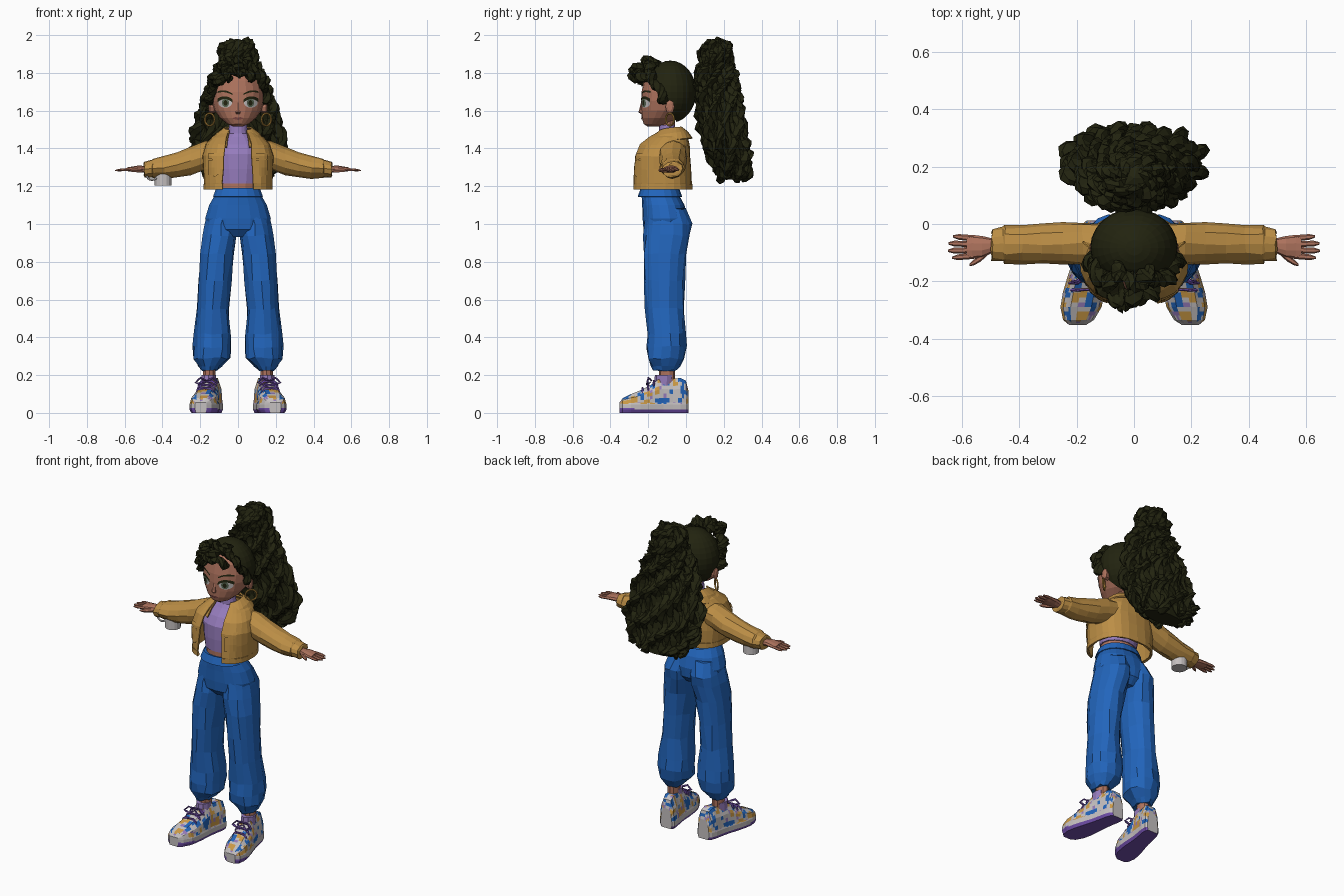
import bpy, bmesh, math, random
from mathutils import Vector, Quaternion, noise
from mathutils.bvhtree import BVHTree

random.seed(4)
if "Cube" in bpy.data.objects:
    bpy.data.objects.remove(bpy.data.objects["Cube"])


def material(name, r, g, b):
    m = bpy.data.materials.new(name)
    m.use_nodes = True
    m.diffuse_color = (r, g, b, 1)
    m.node_tree.nodes["Principled BSDF"].inputs["Base Color"].default_value = (r, g, b, 1)
    return m


SKIN = material("skin", .42, .17, .11)
HAIR = material("dark hair", .016, .017, .005)
TAN = material("tan jacket", .5, .27, .06)
LILAC = material("lilac", .3, .2, .5)
BLUE = material("blue cloth", .016, .13, .5)
PALE = material("pale grey", .56, .53, .53)
PURPLE = material("purple", .17, .08, .42)
GOLD = material("gold", .6, .32, .06)
IRIS = material("eye green", .1, .14, .09)
LIP = material("lip brown", .22, .07, .06)


def finish(bm, name, mat, mirror=False, solid=0):
    bmesh.ops.recalc_face_normals(bm, faces=bm.faces)
    me = bpy.data.meshes.new(name)
    bm.to_mesh(me)
    bm.free()
    ob = bpy.data.objects.new(name, me)
    bpy.context.collection.objects.link(ob)
    me.materials.append(mat)
    if solid:
        ob.modifiers.new("thickness", 'SOLIDIFY').thickness = solid
    if mirror:
        ob.modifiers.new("mirror", 'MIRROR').use_mirror_merge = False
    return ob


def skin_rings(bm, rings, closed=True, caps=True, jitter=0):
    rows = [[bm.verts.new(Vector(p) + Vector([random.uniform(-jitter, jitter) for _ in range(3)]))
             for p in r] for r in rings]
    n = len(rows[0])
    for a, b in zip(rows, rows[1:]):
        for i in range(n if closed else n - 1):
            j = (i + 1) % n
            bm.faces.new((a[i], a[j], b[j], b[i]))
    if caps and closed:
        bm.faces.new(rows[0])
        bm.faces.new(rows[-1])


def loft(name, rings, mat, mirror=False, closed=True, caps=True, solid=0, jitter=0):
    bm = bmesh.new()
    skin_rings(bm, rings, closed, caps, jitter)
    return finish(bm, name, mat, mirror, solid)


def spow(v, p):
    return math.copysign(abs(v) ** p, v)


def flat_ring(cx, cy, z, rx, ry, n=16, p=1.0):
    return [(cx + rx * spow(math.sin(t), p), cy - ry * spow(math.cos(t), p), z)
            for t in (math.tau * i / n for i in range(n))]


def side_ring(x, cy, cz, ry, rz, n=10):
    return [(x, cy + ry * math.cos(t), cz + rz * math.sin(t))
            for t in (math.tau * i / n for i in range(n))]


def open_ring(cy, z, rx, ry, gap, dip=0, n=22, p=.8):
    # Ring left open at the front, its ends sinking by dip
    a = math.asin((gap / rx) ** (1 / p))
    ts = [a + (math.tau - 2 * a) * i / n for i in range(n + 1)]
    return [(rx * spow(math.sin(t), p), cy - ry * spow(math.cos(t), p),
             z - dip * (.5 + .5 * math.cos(t)) ** 2) for t in ts]


def strip(name, base, cols, mat, off=.004):
    # Thin painted plate laid on the front of a part; columns are x, top, bottom
    tree = BVHTree.FromPolygons([v.co for v in base.data.vertices],
                                [p.vertices for p in base.data.polygons])
    rows = []
    for x, *zs in cols:
        hits = [(x, z, tree.ray_cast(Vector((x, -1, z)), Vector((0, 1, 0)))[0]) for z in zs]
        rows.append([(x, (h.y if h else -.15) - off, z) for x, z, h in hits])
    return loft(name, rows, mat, True, closed=False)


def oval(x, z, rx, rz, n=10):
    return [(x - rx * math.cos(t), z + rz * math.sin(t) + .0005, z - rz * math.sin(t))
            for t in (math.pi * i / n for i in range(n + 1))]


def curl(bm, path, r, phase=0, wave=.4, steps=9):
    # Twisted ringlet along a path
    pts = [Vector(path[0])]
    for a, b in zip(path, path[1:]):
        pts += [Vector(a).lerp(Vector(b), (i + 1) / steps) for i in range(steps)]
    q, last, rings = Quaternion(), Vector((0, 0, 1)), []
    for i, c in enumerate(pts):
        t = (pts[min(i + 1, len(pts) - 1)] - pts[max(i - 1, 0)]).normalized()
        q = last.rotation_difference(t) @ q
        last = t
        w = i * .9 + phase
        end = .45 if i in (0, len(pts) - 1) else 1
        rad = r * end * (1 + .2 * math.sin(w * 1.7))
        c = c + q @ Vector((math.cos(w), math.sin(w), 0)) * r * wave
        rings.append([c + q @ Vector((rad * math.cos(k + w * .5), rad * .7 * math.sin(k + w * .5), 0))
                      for k in (math.tau * j / 6 for j in range(6))])
    skin_rings(bm, rings)


def primitive(name, op, loc, rot, mat, mirror=False, **kw):
    op(location=loc, rotation=rot, **kw)
    ob = bpy.context.object
    bpy.ops.object.transform_apply(location=True, rotation=True, scale=True)
    ob.name = name
    ob.data.materials.append(mat)
    if mirror:
        ob.modifiers.new("mirror", 'MIRROR').use_mirror_merge = False
    return ob


# Trousers: two baggy legs and the hips
leg = [(.15, -.11, .225, .045, .06), (.148, -.11, .25, .06, .075), (.137, -.105, .29, .095, .1),
       (.135, -.105, .35, .103, .105), (.135, -.105, .42, .097, .1), (.132, -.112, .55, .084, .104),
       (.122, -.115, .7, .086, .11), (.108, -.113, .84, .09, .115), (.094, -.1, .94, .09, .125),
       (.085, -.095, 1.0, .088, .123), (.07, -.11, 1.08, .08, .105)]
loft("trouser_legs", [flat_ring(*r, 14, .9) for r in leg], BLUE, True, jitter=.006)
hips = [(0, -.11, .93, .08, .08), (0, -.11, .97, .16, .115), (0, -.11, 1.03, .176, .12),
        (0, -.12, 1.1, .155, .112), (0, -.135, 1.15, .126, .1), (0, -.14, 1.185, .112, .095)]
loft("trouser_hips", [flat_ring(*r, 18, .9) for r in hips], BLUE)
loft("waistband", [flat_ring(0, -.138, z, r, r - .016, 18, .9)
                   for z, r in ((1.145, .134), (1.19, .117))], BLUE, caps=False, solid=.005)

# Torso: bare midriff, ribbed top and neck
loft("midriff", [flat_ring(0, -.14, z, .105, .085) for z in (1.16, 1.24)], SKIN)
top = [(0, -.14, 1.215, .112, .09), (0, -.135, 1.29, .125, .098), (0, -.13, 1.37, .135, .1),
       (0, -.115, 1.42, .125, .085), (0, -.1, 1.46, .09, .06), (0, -.1, 1.48, .052, .045),
       (0, -.1, 1.525, .047, .042)]
loft("lilac_top", [flat_ring(*r) for r in top], LILAC)
loft("neck", [flat_ring(0, -.095, z, .04, .036, 10) for z in (1.5, 1.6)], SKIN)

# Cropped jacket with sleeves, collar, pockets and hem
body = [(-.127, 1.185, .178, .155, .085), (-.127, 1.215, .183, .157, .083), (-.127, 1.29, .186, .155, .078),
        (-.125, 1.36, .188, .148, .074), (-.115, 1.42, .172, .133, .07), (-.095, 1.46, .135, .105, .06),
        (-.085, 1.49, .085, .07, .05)]
jacket = loft("jacket_body", [open_ring(*r) for r in body], TAN, closed=False, solid=.008, jitter=.003)
loft("jacket_hem", [open_ring(-.127, z, .184, .161, .083) for z in (1.182, 1.212)], TAN, closed=False, solid=.006)
loft("jacket_collar", [open_ring(-.085, 1.515, .075, .062, .045, .02), open_ring(-.09, 1.49, .115, .1, .055, .04),
                       open_ring(-.095, 1.455, .14, .13, .06, .05)], TAN, closed=False, solid=.008)
sleeve = [(.12, -.068, 1.375, .07, .07), (.18, -.068, 1.358, .073, .077), (.25, -.068, 1.333, .071, .073),
          (.32, -.07, 1.315, .069, .067), (.39, -.07, 1.3, .068, .06), (.45, -.07, 1.294, .066, .052),
          (.457, -.07, 1.293, .059, .047), (.495, -.072, 1.29, .055, .044), (.498, -.072, 1.29, .04, .032)]
loft("jacket_sleeves", [side_ring(*r, 12) for r in sleeve], TAN, True, jitter=.004)
for name, z0, z1 in (("pocket_flaps", 1.375, 1.345), ("pocket_bags", 1.34, 1.26)):
    strip(name, jacket, [(x, z0, (z0 + z1) / 2, z1 - .012 * (i == 2))
                         for i, x in enumerate((.095, .11, .125, .14, .155))], TAN, .008)

# Hands with four fingers and a thumb
palm = [(.47, -.074, 1.29, .026, .022), (.5, -.076, 1.29, .027, .019), (.53, -.08, 1.292, .038, .018),
        (.565, -.08, 1.29, .042, .014), (.585, -.08, 1.29, .036, .011)]
loft("palms", [side_ring(*r) for r in palm], SKIN, True)
for i, tip in enumerate((.635, .65, .648, .632)):
    y = -.112 + i * .021
    loft("fingers_%d" % i, [side_ring(x, y + (x - .57) * (i - 1.5) * .06, 1.29 - (x - .57) * .08, w, w * .8, 6)
         for x, w in ((.56, .011), (tip - .02, .01), (tip, .004))], SKIN, True)
loft("thumbs", [side_ring(x, y, 1.285, w, w, 6) for x, y, w in
     ((.505, -.09, .014), (.535, -.118, .013), (.56, -.135, .01), (.575, -.143, .004))], SKIN, True)

# Ankles, socks and chunky trainers
loft("ankles", [flat_ring(.152, -.1, z, .034, .042, 10) for z in (.12, .26)], SKIN, True)
loft("socks", [flat_ring(.155, y, z, .04, .05, 10) for y, z in ((-.12, .13), (-.115, .2))], LILAC, True)
sections = [(-.352, .03, .055), (-.335, .054, .078), (-.29, .072, .1), (-.24, .073, .12), (-.19, .068, .145),
            (-.15, .062, .175), (-.12, .058, .185), (-.07, .056, .18), (-.03, .056, .185), (0, .05, .17), (.012, .038, .12)]
rings = []
for y, w, h in sections:
    cx = .13 - .19 * y
    half = [(.86, 0), (1, .018), (1, .045), (.95, .055), (.86, .055 + (h - .055) * .55), (.5, h)]
    side = [(w * u, z) for u, z in half]
    rings.append([(cx + u, y, z) for u, z in side] + [(cx - u, y, z) for u, z in reversed(side)])
shoe = loft("trainers", rings, PALE, True)
bm = bmesh.new()
bm.from_mesh(shoe.data)
bmesh.ops.subdivide_edges(bm, edges=bm.edges, cuts=2, use_grid_fill=True)
for f in bm.faces:
    c = f.calc_center_median()
    v = noise.noise(c * 24)
    if c.z < .017 or (c.y < -.27 and c.z < .03):
        f.material_index = 1
    elif c.z > .05:
        f.material_index = 2 if v > .22 else 3 if v < -.27 else 4 if .08 < v < .13 else 0
bm.to_mesh(shoe.data)
bm.free()
for m in (PURPLE, GOLD, BLUE, LILAC):
    shoe.data.materials.append(m)
bm = bmesh.new()
for y, z in ((-.23, .13), (-.2, .147), (-.17, .167)):
    cx = .13 - .19 * y
    curl(bm, [(cx - .05, y, z - .025), (cx - .025, y, z), (cx + .025, y, z), (cx + .05, y, z - .025)], .008, 0, .1, 2)
for s in (-1, 1):
    curl(bm, [(.165, -.18, .17), (.165 + s * .035, -.2, .185), (.165 + s * .06, -.205, .16),
              (.165 + s * .03, -.205, .15), (.165, -.185, .165)], .006, 0, .1, 2)
finish(bm, "shoe_laces", PURPLE, True)

# Head, nose and ears
skull = [(-.172, 1.515, .022, .03), (-.162, 1.53, .058, .062), (-.138, 1.56, .095, .096), (-.115, 1.6, .124, .121),
         (-.105, 1.65, .137, .133), (-.1, 1.7, .138, .135), (-.095, 1.76, .128, .128), (-.09, 1.82, .09, .09), (-.09, 1.85, .03, .03)]
head = loft("head", [flat_ring(0, *r, 20) for r in [(c, z, a, b) for c, z, a, b in skull]], SKIN)
loft("nose", [flat_ring(0, y, z, r, r, 6) for y, z, r in
     ((-.228, 1.582, .01), (-.237, 1.592, .015), (-.236, 1.605, .012), (-.232, 1.645, .006))], SKIN)
ears = loft("ears", [side_ring(x, -.085, 1.62, a, b, 8) for x, a, b in
            ((.12, .018, .03), (.148, .024, .036), (.155, .012, .022))], SKIN, True)
primitive("hoop_earrings", bpy.ops.mesh.primitive_torus_add, (.15, -.085, 1.553), (math.pi / 2, 0, .7), GOLD, True,
          major_radius=.033, minor_radius=.005, major_segments=18, minor_segments=6)

# Painted face
strip("eye_whites", head, oval(.068, 1.64, .036, .024), PALE, .003)
strip("irises", head, oval(.066, 1.641, .019, .023), IRIS, .005)
strip("pupils", head, oval(.066, 1.641, .01, .014), HAIR, .007)
xs = [.028 + .01 * i for i in range(9)]
strip("eyelashes", head, [(x, 1.676 - (x - .072) ** 2 * 9, 1.662 - (x - .07) ** 2 * 12) for x in xs], HAIR, .006)
strip("eyebrows", head, [(x, 1.708 - (x - .08) ** 2 * 7, 1.698 - (x - .08) ** 2 * 6) for x in xs], HAIR, .004)
strip("lips", head, [(0, 1.564, 1.551), (.012, 1.566, 1.553), (.028, 1.561, 1.558)], LIP, .004)

# Smooth hair cap swept back from the hairline
bm = bmesh.new()
bmesh.ops.create_uvsphere(bm, u_segments=24, v_segments=16, radius=1)
for v in bm.verts:
    v.co = (v.co.x * .153, -.083 + v.co.y * .137, 1.7 + v.co.z * .165)
bmesh.ops.bisect_plane(bm, geom=bm.verts[:] + bm.edges[:] + bm.faces[:], plane_co=(0, -.05, 1.54),
                       plane_no=(0, -1.6, -1), clear_outer=True)
finish(bm, "hair_cap", HAIR, solid=.006)

# Curly fringe rolled over the forehead
bm = bmesh.new()
fringe = [[(.06, -.16, 1.855), (-.01, -.255, 1.83), (-.085, -.235, 1.775), (-.135, -.16, 1.71), (-.148, -.11, 1.63)],
          [(.04, -.16, 1.86), (.1, -.205, 1.81), (.137, -.15, 1.73), (.148, -.105, 1.64)],
          [(-.09, -.17, 1.85), (-.05, -.265, 1.81), (.03, -.255, 1.8), (.09, -.215, 1.765)],
          [(-.04, -.14, 1.86), (-.09, -.21, 1.83), (-.13, -.17, 1.77), (-.145, -.12, 1.7)],
          [(-.06, -.17, 1.865), (0, -.21, 1.85), (.08, -.18, 1.84)],
          [(-.05, -.25, 1.84), (-.07, -.272, 1.79), (-.03, -.26, 1.765)]]
for i, path in enumerate(fringe):
    curl(bm, path, .034, i, .25, 6)
finish(bm, "curly_fringe", HAIR)

# High ponytail: core, two layers of ringlets and a top knot
tail = [(.155, 1.85, .085, .08), (.16, 1.76, .145, .115), (.165, 1.68, .18, .125), (.185, 1.57, .222, .125),
        (.205, 1.44, .268, .125), (.235, 1.34, .25, .105), (.26, 1.235, .17, .075)]
loft("ponytail_core", [flat_ring(0, c, z, a * .8, b * .75, 16) for c, z, a, b in tail], HAIR)
bm = bmesh.new()
for i in range(24):
    t = math.tau * i / 24
    k = .86 if i % 2 else .78
    drop = random.uniform(-.02, .03)
    path = [(k * a * math.sin(t), c - k * .92 * b * math.cos(t), z + drop * j / 6)
            for j, (c, z, a, b) in enumerate(tail)]
    curl(bm, path, .033, i * 2.1, .5, 5)
finish(bm, "ponytail_ringlets", HAIR)
bm = bmesh.new()
bmesh.ops.create_icosphere(bm, subdivisions=2, radius=.085)
for v in bm.verts:
    v.co += Vector((0, .16, 1.895))
for i in range(10):
    t = math.tau * i / 10
    curl(bm, [(r * math.sin(t), .16 + r * math.cos(t) * .95, z) for r, z in
              ((.07, 1.82), (.085, 1.885), (.072, 1.935), (.02, 1.965))], .03, i * 1.3, .3, 4)
finish(bm, "hair_top_knot", HAIR)

# Cup hanging from the right wrist
primitive("cup", bpy.ops.mesh.primitive_cylinder_add, (-.396, -.075, 1.236), (0, 0, 0), PALE,
          vertices=16, radius=.045, depth=.064)
primitive("cup_handle", bpy.ops.mesh.primitive_torus_add, (-.455, -.1, 1.264), (math.pi / 2, 0, 0), PALE,
          major_radius=.03, minor_radius=.006, major_segments=16, minor_segments=6)
